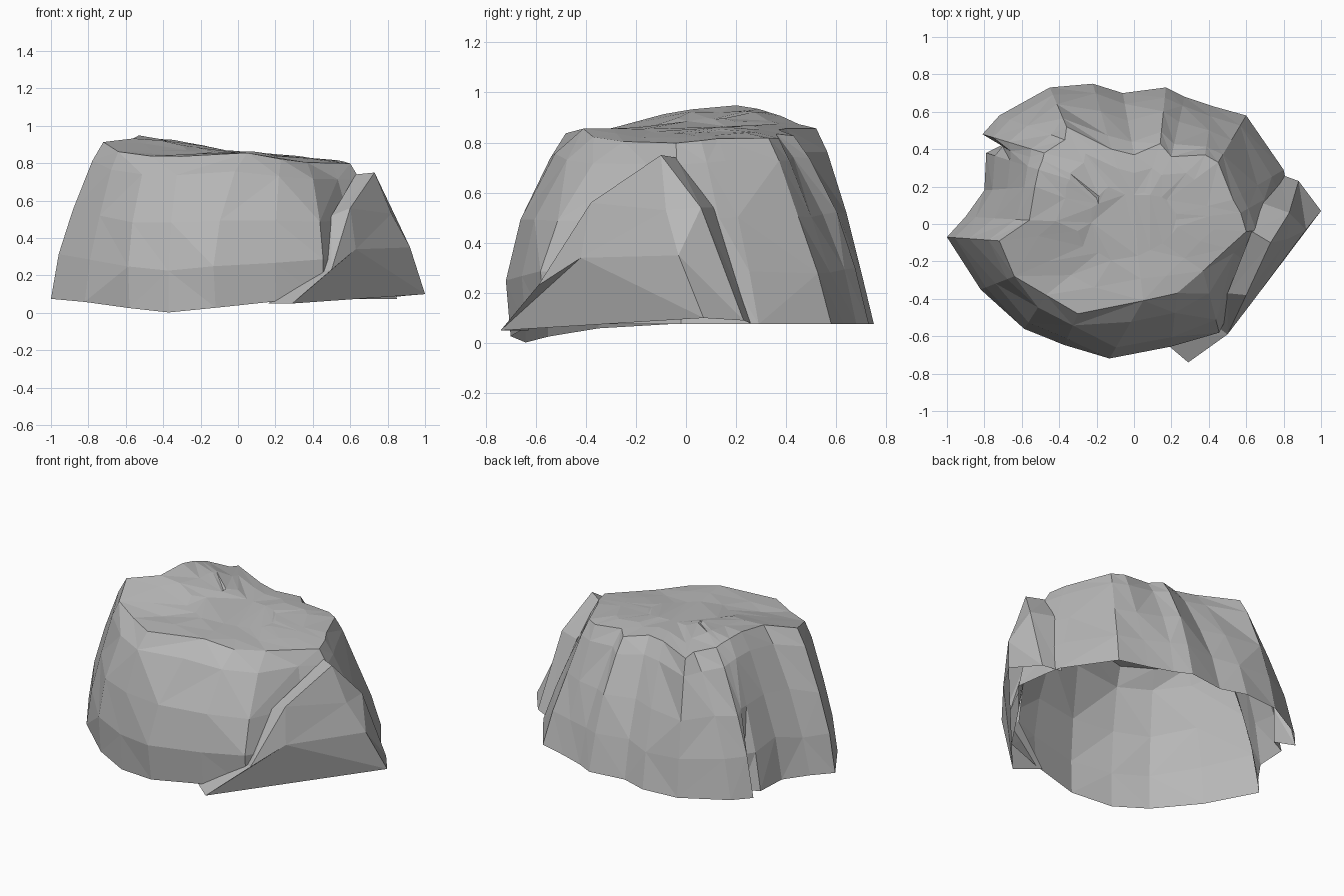
import bpy
import bmesh
import math
import random
from mathutils import Vector

random.seed(4)

old_cube = bpy.data.objects.get("Cube")
if old_cube:
    bpy.data.objects.remove(old_cube, do_unlink=True)

# Single stone colour
stone = bpy.data.materials.new("stone_grey")
stone.use_nodes = True
stone_colour = (0.48, 0.48, 0.48, 1)
stone.diffuse_color = stone_colour
stone.node_tree.nodes["Principled BSDF"].inputs["Base Color"].default_value = stone_colour


def finish(bm, name):
    """Turn a bmesh into a flat shaded stone object."""
    bmesh.ops.recalc_face_normals(bm, faces=bm.faces)
    mesh = bpy.data.meshes.new(name)
    bm.to_mesh(mesh)
    bm.free()
    mesh.materials.append(stone)
    part = bpy.data.objects.new(name, mesh)
    bpy.context.collection.objects.link(part)
    return part


def nearness(x, y, centre, radius):
    """One at the centre, fading to zero at the radius."""
    return max(0, 1 - math.hypot(x - centre[0], y - centre[1]) / radius)


def foot_height(x, y):
    return 0.075 * (1 - nearness(x, y, (-0.37, -0.66), 0.7))


def crown_height(x, y):
    """Sloping top with a hump, a dent, a raised front lip and a lower back."""
    slope = 0.855 - 0.09 * x + 0.07 * y
    hump = 0.042 * nearness(x, y, (-0.5, 0.11), 0.4)
    dent = 0.042 * nearness(x, y, (-0.55, -0.33), 0.4)
    lip = 0.035 * nearness(x, y, (0.05, -0.4), 0.3)
    return slope + hump - dent + lip - 0.25 * max(0, y - 0.25)


def straightness(x, y):
    """How straight the wall runs: negative bulges, one is a plain slope."""
    if y < -0.5:
        return -0.8
    return 0.7 if x > 0.4 and y > 0.1 else 0.4


def bridge(bm, lower, upper, closed=True):
    """Join two rows of vertices with triangles of varying diagonal."""
    count = len(lower)
    for i in range(count if closed else count - 1):
        j = (i + 1) % count
        a, b, c, d = lower[i], lower[j], upper[j], upper[i]
        if random.random() < 0.5:
            triangles = ((a, b, c), (a, c, d))
        else:
            triangles = ((a, b, d), (b, c, d))
        for triangle in triangles:
            bm.faces.new(triangle)


# Boulder: each column is foot x, foot y, rim x, rim y
groove = (-.8, .43, -.49, .34)
columns = [
    (-1, -.07, -.72, -.09), (-.82, -.35, -.64, -.28), (-.58, -.55, -.47, -.38),
    (-.37, -.64, -.3, -.48), (-.12, -.7, .05, -.41), (.2, -.64, .23, -.37),
    (.45, -.56, .37, -.25), (.66, -.25, .5, -.13), (.85, -.02, .6, -.04),
    (.82, .2, .57, .06), (.8, .29, .53, .13), (.6, .58, .45, .33),
    (.42, .63, .38, .37), (.27, .68, .2, .36), (.17, .73, .14, .43),
    (-.06, .7, 0, .37), (-.22, .75, -.12, .4), (-.45, .73, -.36, .52),
    (-.72, .58, -.37, .45), (-.81, .48, -.48, .38), groove,
    (-.79, .38, -.51, .29), (-.8, .18, -.53, .2), (-.9, .04, -.56, .02),
]
# Wall profile: height fraction, inward fraction
wall_profile = [(0, 0), (.28, .09), (.58, .34), (.88, .73), (1, 1)]

bm = bmesh.new()
rows = []
for rise, inward in wall_profile:
    row = []
    wobble = 0.02 if 0 < rise < 0.8 else 0
    for column in columns:
        foot, rim = Vector(column[:2]), Vector(column[2:])
        inset = inward + (rise - inward) * straightness(*foot)
        spot = foot.lerp(rim, inset + random.uniform(-wobble, wobble))
        if column == groove:
            spot.x += 0.22 * max(0, 0.5 - rise)
        low, high = foot_height(*foot), crown_height(*rim)
        level = rise + random.uniform(-wobble, wobble)
        row.append(bm.verts.new((*spot, low + (high - low) * level)))
    rows.append(row)

# Crown: shrinking rows, closed by a triangulated cap
for shrink in (0.72, 0.4):
    row = []
    for column in columns:
        spot = Vector(column[2:]) * (shrink + random.uniform(-0.03, 0.03))
        height = crown_height(*spot) + random.uniform(-0.005, 0.005)
        row.append(bm.verts.new((*spot, height)))
    rows.append(row)
for lower, upper in zip(rows, rows[1:]):
    bridge(bm, lower, upper)
cap = bm.faces.new(rows[-1])
bmesh.ops.triangulate(bm, faces=[cap])
finish(bm, "boulder")

# Slab leaning on the boulder: outer edge, matching inner edge, face points
outer_edge = [(.29, -.74, .05), (.5, -.59, .23), (.6, -.38, .56),
              (.73, -.1, .75), (.83, .06, .54), (.88, .23, .09)]
inner_edge = [(.16, -.63, .05), (.42, -.53, .22), (.5, -.37, .52),
              (.63, -.04, .74), (.69, .11, .54), (.77, .27, .075)]
bm = bmesh.new()
outer = [bm.verts.new(p) for p in outer_edge]
inner = [bm.verts.new(p) for p in inner_edge]
toe, lower_left, upper_left, tip, upper_right, heel = outer
corner = bm.verts.new((1, .07, .1))
belly = bm.verts.new((.63, -.42, .34))
ridge = bm.verts.new((.82, -.08, .53))
knee = bm.verts.new((.92, -.03, .35))
for triangle in (
    (toe, belly, lower_left), (toe, corner, belly), (corner, knee, belly),
    (lower_left, belly, upper_left), (upper_left, belly, ridge),
    (belly, knee, ridge), (upper_left, ridge, tip), (tip, ridge, upper_right),
    (ridge, knee, upper_right), (upper_right, knee, heel), (knee, corner, heel),
):
    bm.faces.new(triangle)
bridge(bm, outer, inner, closed=False)
finish(bm, "leaning_slab")
